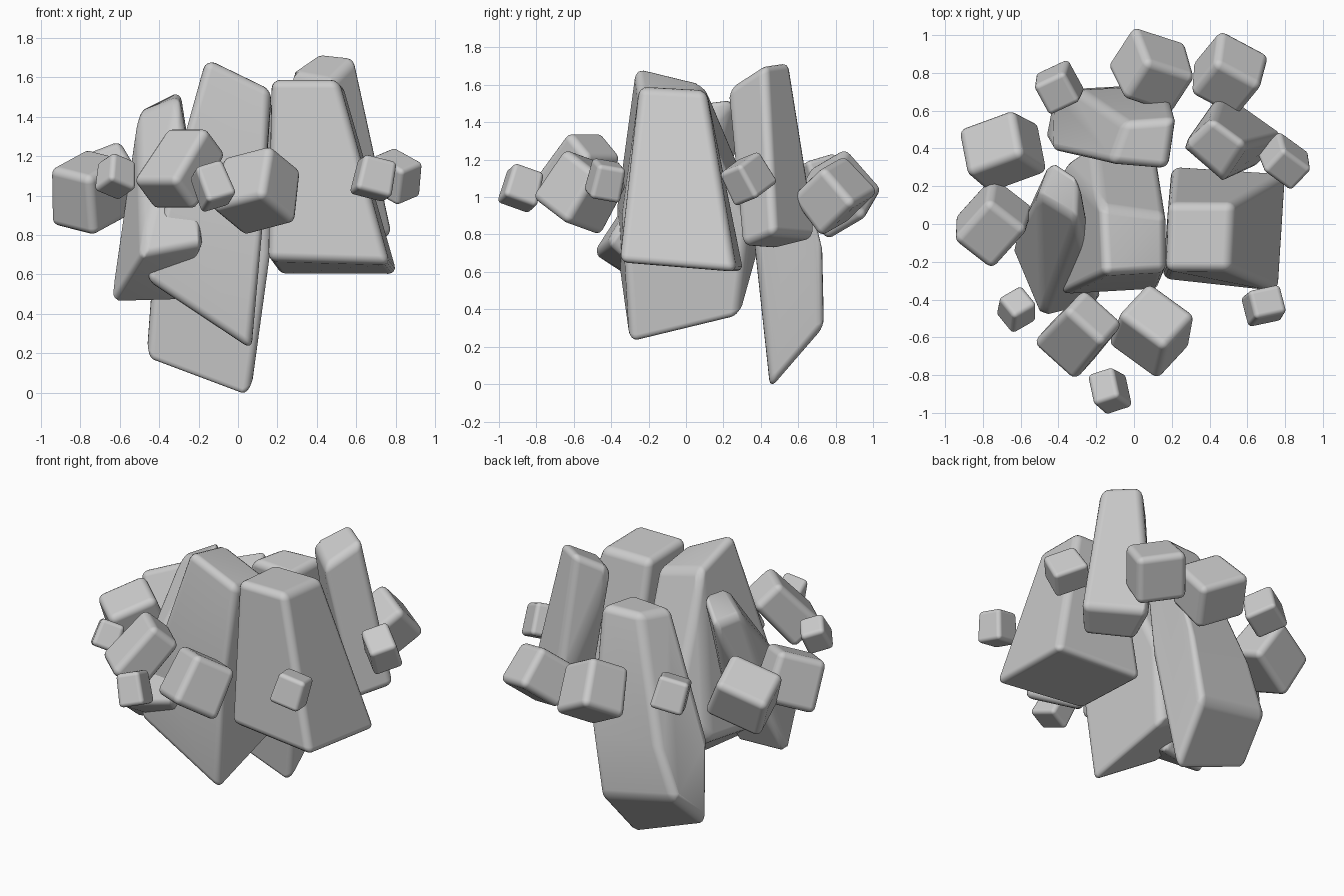
import bpy, bmesh
from math import radians
from mathutils import Euler, Vector


def rock(name, pts, bevel):
    """Convex faceted stone with softened edges."""
    bm = bmesh.new()
    for p in pts:
        bm.verts.new(p)
    bmesh.ops.convex_hull(bm, input=bm.verts[:])
    loose = [v for v in bm.verts if not v.link_faces]
    bmesh.ops.delete(bm, geom=loose, context='VERTS')
    bmesh.ops.dissolve_limit(bm, angle_limit=radians(9), verts=bm.verts[:], edges=bm.edges[:])
    bmesh.ops.recalc_face_normals(bm, faces=bm.faces[:])
    for f in bm.faces:
        f.smooth = True
    me = bpy.data.meshes.new(name)
    bm.to_mesh(me)
    bm.free()
    ob = bpy.data.objects.new(name, me)
    bpy.context.collection.objects.link(ob)
    m = ob.modifiers.new("soft_edges", 'BEVEL')
    m.width = bevel
    m.segments = 4
    m.limit_method = 'ANGLE'
    m.angle_limit = radians(25)
    m.harden_normals = True
    return ob


def chunk(name, center, size, rot, bevel):
    """Tilted block, slightly tapered toward its top."""
    r = Euler([radians(a) for a in rot]).to_matrix()
    pts = []
    for sz in (-1, 1):
        k = 0.5 if sz < 0 else 0.46
        for sx in (-1, 1):
            for sy in (-1, 1):
                v = Vector((sx * size[0] * k, sy * size[1] * k, sz * size[2] * 0.5))
                pts.append(r @ v + Vector(center))
    rock(name, pts, bevel)


# Large central stones
rock("center_stone", [
    (-0.16, -0.27, 1.70), (-0.18, 0.10, 1.61), (0.17, 0.05, 1.50), (0.17, -0.25, 1.54),
    (0.14, -0.34, 0.90), (-0.38, -0.37, 0.95), (0.07, -0.30, 0.21), (-0.47, -0.35, 0.57),
    (0.04, 0.28, 0.35), (-0.38, 0.31, 0.62), (0.13, 0.34, 0.85), (-0.22, 0.42, 0.85)], 0.045)

rock("left_stone", [
    (-0.29, 0.24, 1.53), (-0.30, 0.02, 1.50), (-0.51, 0.15, 1.42), (-0.44, 0.34, 1.40),
    (-0.49, -0.50, 0.70), (-0.17, -0.42, 0.76),
    (-0.65, -0.12, 0.45), (-0.30, -0.08, 0.46)], 0.035)

rock("right_stone", [
    (0.17, -0.25, 1.59), (0.51, -0.25, 1.59), (0.53, 0.11, 1.57), (0.18, 0.11, 1.57),
    (0.15, -0.29, 0.67), (0.77, -0.36, 0.65), (0.81, 0.27, 0.60), (0.20, 0.31, 0.60)], 0.045)

rock("back_stone", [
    (-0.05, 0.54, 1.45), (0.22, 0.56, 1.45), (0.18, 0.29, 1.43), (-0.13, 0.32, 1.43),
    (-0.43, 0.38, 0.70), (0.17, 0.37, 0.70), (-0.30, 0.71, 0.72), (0.18, 0.73, 0.72),
    (-0.47, 0.45, 0.16), (0.06, 0.45, -0.04), (-0.42, 0.71, 0.40), (0.10, 0.74, 0.30)], 0.045)

rock("back_right_stone", [
    (0.25, 0.41, 1.62), (0.41, 0.56, 1.73), (0.60, 0.42, 1.71), (0.47, 0.22, 1.58),
    (0.46, 0.71, 0.78), (0.80, 0.47, 0.80), (0.64, 0.30, 0.73), (0.38, 0.46, 0.72)], 0.045)

# Medium chunks in a ring
medium = [
    ((-0.70, 0.39, 1.05), (0.36, 0.30, 0.30), (-25, -20, 20)),
    ((-0.75, 0.00, 1.02), (0.33, 0.29, 0.32), (12, -20, 48)),
    ((-0.29, -0.58, 1.14), (0.30, 0.23, 0.38), (-42, 0, -42)),
    ((0.10, -0.56, 1.03), (0.34, 0.30, 0.32), (-30, -12, -36)),
    ((0.10, 0.81, 1.02), (0.34, 0.29, 0.31), (30, 28, -18)),
    ((0.50, 0.79, 1.01), (0.31, 0.30, 0.27), (38, 15, -28)),
]
for i, (c, s, r) in enumerate(medium):
    chunk(f"medium_chunk_{i + 1}", c, s, r, 0.04)

# Small chunks
small = [
    ((-0.40, 0.72, 1.10), (0.20, 0.20, 0.20), (15, -14, 25)),
    ((-0.62, -0.45, 1.10), (0.16, 0.16, 0.17), (-25, 20, 30)),
    ((0.69, -0.43, 1.09), (0.19, 0.17, 0.19), (-10, 14, 12)),
    ((-0.13, -0.88, 1.05), (0.16, 0.19, 0.20), (-20, -16, 18)),
    ((0.80, 0.33, 1.10), (0.22, 0.18, 0.20), (18, 24, -36)),
]
for i, (c, s, r) in enumerate(small):
    chunk(f"small_chunk_{i + 1}", c, s, r, 0.025)
